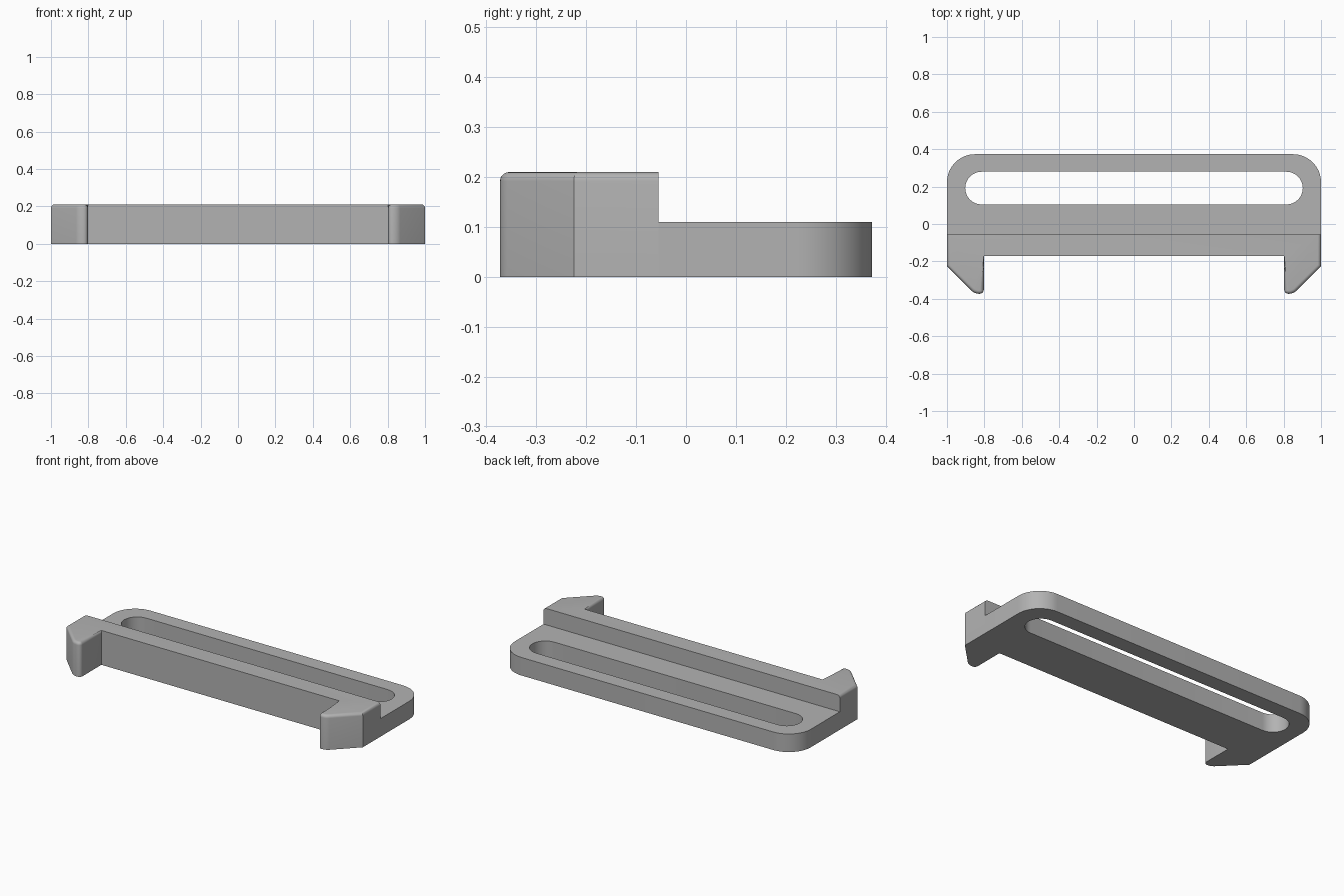
import bpy, bmesh
from math import cos, sin, pi, radians

cube = bpy.data.objects.get("Cube")
if cube:
    bpy.data.objects.remove(cube, do_unlink=True)

grey = bpy.data.materials.new("plain grey")
grey.use_nodes = True
COLOUR = (0.45, 0.45, 0.45, 1)
grey.diffuse_color = COLOUR
grey.node_tree.nodes["Principled BSDF"].inputs["Base Color"].default_value = COLOUR

BACK, STEP, BAR_FRONT, TIP = 0.373, -0.055, -0.17, -0.373
PLATE_H, BAR_H = 0.11, 0.21


def arc(cx, cy, r, start, end, n=16):
    angles = [radians(start + (end - start) * i / n) for i in range(n + 1)]
    return [(cx + r * cos(a), cy + r * sin(a)) for a in angles]


def extruded(loops, height):
    """Fill flat outlines (later ones are holes) and raise them from the floor."""
    bm = bmesh.new()
    edges = []
    for loop in loops:
        vs = [bm.verts.new((x, y, 0)) for x, y in loop]
        edges += [bm.edges.new((a, b)) for a, b in zip(vs, vs[1:] + vs[:1])]
    bmesh.ops.triangle_fill(bm, edges=edges, use_beauty=True)
    bmesh.ops.dissolve_limit(bm, angle_limit=0.001, verts=[], edges=bm.edges[:])
    top = bmesh.ops.extrude_face_region(bm, geom=bm.faces[:])["geom"]
    bmesh.ops.translate(bm, vec=(0, 0, height),
                        verts=[v for v in top if isinstance(v, bmesh.types.BMVert)])
    bmesh.ops.recalc_face_normals(bm, faces=bm.faces[:])
    return bm


def finish(bm, name):
    bmesh.ops.recalc_face_normals(bm, faces=bm.faces[:])
    mesh = bpy.data.meshes.new(name)
    bm.to_mesh(mesh)
    bm.free()
    mesh.materials.append(grey)
    ob = bpy.data.objects.new(name, mesh)
    bpy.context.collection.objects.link(ob)
    bpy.ops.object.select_all(action='DESELECT')
    ob.select_set(True)
    bpy.context.view_layer.objects.active = ob
    bpy.ops.object.shade_smooth_by_angle(angle=radians(30))


# Low plate with rounded rear corners and a long strap slot
r = 0.15
outline = ([(-1, STEP), (1, STEP)] + arc(1 - r, BACK - r, r, 0, 90)
           + arc(r - 1, BACK - r, r, 90, 180))
sr, sy, sx = 0.0875, 0.192, 0.815
slot = arc(sx, sy, sr, -90, 90) + arc(-sx, sy, sr, 90, 270)
finish(extruded([outline, slot], PLATE_H), "slotted_plate")

# Tall front bar with a hook at each end
half = [(1, STEP), (1, -0.225), (0.852, TIP), (0.803, TIP), (0.803, BAR_FRONT)]
bar = extruded([half + [(-x, y) for x, y in reversed(half)]], BAR_H)


def is_at(v, y):
    return abs(v.co.y - y) < 1e-4


# Round the upright edges of the hook tips
tips = [e for e in bar.edges if all(is_at(v, TIP) for v in e.verts)
        and abs(e.verts[0].co.z - e.verts[1].co.z) > 0.1]
bmesh.ops.bevel(bar, geom=tips, offset=0.021, segments=4, profile=0.5, affect='EDGES')

# Round the top rim of the hooks and ends, leaving the long bar edges sharp
rim = [e for e in bar.edges
       if all(abs(v.co.z - BAR_H) < 1e-4 for v in e.verts)
       and not all(is_at(v, STEP) for v in e.verts)
       and not all(is_at(v, BAR_FRONT) for v in e.verts)
       and any(abs(f.normal.z) < 0.1 for f in e.link_faces)]
bmesh.ops.bevel(bar, geom=rim, offset=0.018, segments=5, profile=0.5,
                affect='EDGES', clamp_overlap=True)
finish(bar, "hooked_front_bar")
